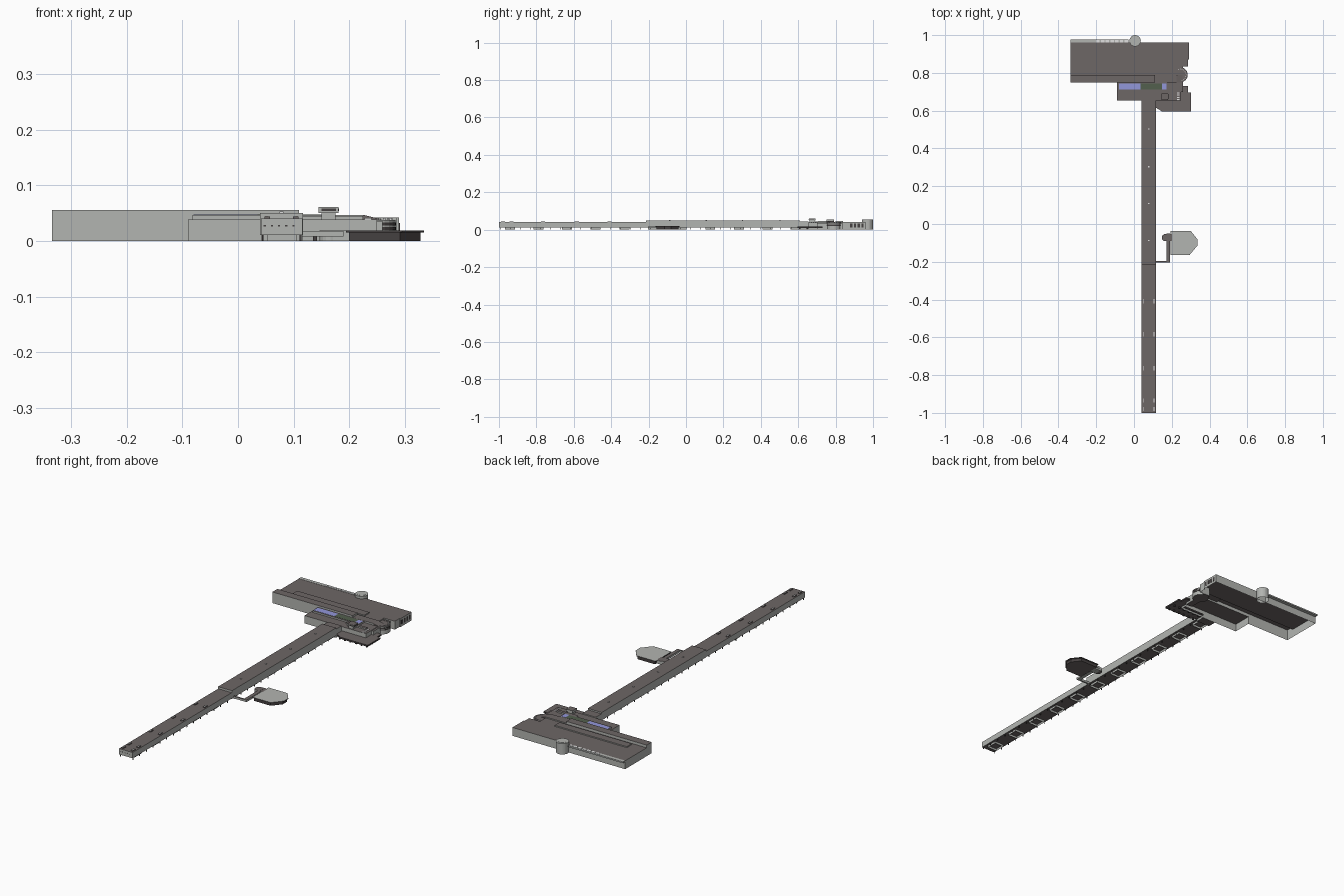
import bpy, bmesh, math

if "Cube" in bpy.data.objects:
    bpy.data.objects.remove(bpy.data.objects["Cube"])


def material(name, r, g, b):
    m = bpy.data.materials.new(name)
    m.diffuse_color = (r, g, b, 1)
    m.use_nodes = True
    m.node_tree.nodes["Principled BSDF"].inputs["Base Color"].default_value = m.diffuse_color
    return m


WALL = material("pale grey wall", 0.45, 0.46, 0.44)
ROOF = material("brown grey roof", 0.155, 0.135, 0.133)
DARK = material("dark trim", 0.06, 0.052, 0.052)
BLUE = material("blue glass", 0.29, 0.31, 0.70)
GREEN = material("green glass", 0.085, 0.115, 0.075)
WHITE = material("white fittings", 0.75, 0.75, 0.75)


def finish(name, bm, mats):
    mesh = bpy.data.meshes.new(name)
    bm.to_mesh(mesh)
    bm.free()
    for m in mats:
        mesh.materials.append(m)
    ob = bpy.data.objects.new(name, mesh)
    bpy.context.collection.objects.link(ob)
    return ob


def add_prism(bm, pts, z0, z1, bottom, lift={}):
    """Upright prism from an anticlockwise outline: sides 0, top 1, bottom 2.
    lift gives a higher foot for chosen sides, or None to leave a side open."""
    hi = [bm.verts.new((x, y, z1)) for x, y in pts]
    n = len(pts)
    lo = [bm.verts.new((x, y, z0)) for x, y in pts]
    for i in range(n):
        j = (i + 1) % n
        foot = lift.get(i, z0)
        if foot is None:
            continue
        a, b = lo[i], lo[j]
        if i in lift:
            a, b = (bm.verts.new((*pts[k], foot)) for k in (i, j))
        bm.faces.new((a, b, hi[j], hi[i]))
    bm.faces.new(hi).material_index = 1
    if bottom:
        bm.faces.new(lo[::-1]).material_index = 2
    for v in [v for v in lo if not v.link_faces]:
        bm.verts.remove(v)


def prism(name, pts, z0, z1, side=WALL, top=ROOF, under=ROOF, bottom=True, lift={}):
    bm = bmesh.new()
    add_prism(bm, pts, z0, z1, bottom, lift)
    return finish(name, bm, [side, top, under])


def rect(x0, x1, y0, y1):
    return [(x0, y0), (x1, y0), (x1, y1), (x0, y1)]


def ring(cx, cy, r, n=24):
    return [(cx + r * math.cos(2 * math.pi * i / n), cy + r * math.sin(2 * math.pi * i / n))
            for i in range(n)]


def boxes(name, rects, z0, z1, mat, top=None, bottom=True):
    bm = bmesh.new()
    for r in rects:
        add_prism(bm, rect(*r), z0, z1, bottom)
    return finish(name, bm, [mat, top or mat, mat])


# main hall: open shell with lower back roof (sides 0 is the seam to the front band)
prism("main_hall", [(-0.335, 0.79), (0.225, 0.79), (0.225, 0.835), (0.285, 0.835), (0.285, 0.87),
                    (0.29, 0.87), (0.29, 0.96), (-0.335, 0.96)], 0, 0.042,
      bottom=False, lift={0: None})
prism("hall_roof_ridge", rect(-0.26, 0.14, 0.80, 0.84), 0.042, 0.047)
# taller front band in three open bays
prism("front_band_west", rect(-0.335, -0.09, 0.75, 0.79), 0, 0.0555, bottom=False,
      lift={1: None, 2: 0.042})
prism("front_band_middle", rect(-0.09, 0.11, 0.75, 0.79), 0, 0.0555, bottom=False,
      lift={0: 0.039, 1: 0.047, 2: 0.042, 3: None})
prism("front_band_east", rect(0.11, 0.225, 0.75, 0.79), 0, 0.047, bottom=False,
      lift={0: 0.039, 2: 0.042, 3: None})
boxes("east_wing_windows", [(0.29, 0.2915, 0.878 + 0.02 * i, 0.89 + 0.02 * i) for i in range(4)],
      0.012, 0.032, DARK)

# sloped roof edge beside the front band
bm = bmesh.new()
prof = [(0.225, 0.047), (0.225, 0.039), (0.258, 0.039)]
a = [bm.verts.new((x, 0.75, z)) for x, z in prof]
b = [bm.verts.new((x, 0.79, z)) for x, z in prof]
for i in range(3):
    j = (i + 1) % 3
    bm.faces.new((a[i], a[j], b[j], b[i]))
bm.faces.new(a)
bm.faces.new(b)
bmesh.ops.recalc_face_normals(bm, faces=bm.faces[:])
finish("roof_slope", bm, [ROOF])

# back ledge with pale ticks, and round stair drum
boxes("back_ledge", [(-0.335, -0.03, 0.96, 0.977)], 0.036, 0.043, WALL)
boxes("ledge_ticks", [(-0.20 + 0.025 * i, -0.182 + 0.025 * i, 0.962, 0.975) for i in range(7)],
      0.043, 0.0445, WHITE)
prism("stair_drum", ring(0.006, 0.97, 0.03), 0, 0.054, top=WALL, bottom=False)
prism("stair_drum_cap", ring(0.006, 0.97, 0.021), 0.054, 0.055, top=WALL)

# front lobby, open to the hall, with flat coloured skylights
prism("front_lobby", rect(-0.09, 0.25, 0.655, 0.75), 0, 0.039, bottom=False, lift={2: None})
prism("skylight_curb", rect(-0.082, 0.175, 0.705, 0.75), 0.039, 0.0465)
for nm, x0, x1, mat in (("west", -0.08, 0.035, BLUE), ("middle", 0.035, 0.148, GREEN),
                        ("east", 0.148, 0.172, BLUE)):
    boxes("skylight_" + nm, [(x0, x1, 0.712, 0.744)], 0.0465, 0.0472, mat)
prism("lobby_upper_roof", rect(0.115, 0.225, 0.69, 0.705), 0.039, 0.045)

# small roof tower
prism("tower_base", rect(0.15, 0.175, 0.66, 0.69), 0.039, 0.05)
prism("tower_cab", rect(0.145, 0.181, 0.657, 0.692), 0.05, 0.061)
boxes("tower_windows", [(0.15, 0.176, 0.656, 0.657), (0.181, 0.182, 0.661, 0.688)],
      0.054, 0.058, DARK)

# east rotunda with window bands and roof posts
prism("rotunda", ring(0.245, 0.79, 0.038), 0, 0.038)
for k in range(2):
    prism("rotunda_band_%d" % (k + 1), ring(0.245, 0.79, 0.0395), 0.02 + 0.008 * k,
          0.025 + 0.008 * k, side=DARK, top=DARK)
boxes("rotunda_posts", [(x - 0.002, x + 0.002, y - 0.002, y + 0.002)
                        for x, y in ring(0.245, 0.79, 0.031, 20) if x > 0.235], 0.038, 0.041, WHITE)
prism("rotunda_link", rect(0.225, 0.26, 0.70, 0.835), 0, 0.036)
boxes("link_vents", [(0.228, 0.24, 0.655 + 0.012 * i, 0.661 + 0.012 * i) for i in range(4)],
      0.039, 0.041, WHITE)

# entrance canopy beside the pier
prism("entrance_canopy", [(0.117, 0.615), (0.15, 0.595), (0.302, 0.595), (0.302, 0.695),
                          (0.285, 0.695), (0.285, 0.73), (0.25, 0.73), (0.25, 0.66), (0.117, 0.66)],
      0.01, 0.018, side=DARK)
boxes("canopy_columns", [(0.135 + 0.03 * i, 0.142 + 0.03 * i, y, y + 0.006)
                         for i in range(6) for y in (0.605, 0.645)], 0, 0.01, DARK)

# long pier in two heights, with a link to the lobby
prism("pier_outer", rect(0.041, 0.116, -1.0, -0.215), 0.011, 0.04)
prism("pier_inner", rect(0.04, 0.117, -0.215, 0.61), 0.011, 0.05)
prism("pier_link", rect(0.041, 0.116, 0.61, 0.655), 0.0, 0.043)
boxes("pier_ground_rooms", [(0.053, 0.105, -0.968 + 0.153 * i, -0.915 + 0.153 * i)
                            for i in range(11)], 0, 0.011, WALL, top=ROOF, bottom=False)
boxes("pier_columns", [(x, x + 0.003, -0.995 + 0.0535 * i, -0.992 + 0.0535 * i)
                       for i in range(30) for x in (0.043, 0.111)], 0, 0.011, DARK)
boxes("pier_end_windows", [(0.046 + 0.013 * i, 0.05 + 0.013 * i, -1.001, -1.0)
                           for i in range(5)], 0.026, 0.029, DARK)

# rooftop fittings along the pier
UNIT_Y = (-0.99, -0.945, -0.775, -0.595, -0.42)
boxes("pier_roof_units", [(x, x + 0.01, y, y + 0.022) for x in (0.048, 0.099) for y in UNIT_Y],
      0.04, 0.044, ROOF)
boxes("pier_unit_caps", [(x, x + 0.005, y, y + 0.022) for x in (0.049, 0.103) for y in UNIT_Y],
      0.044, 0.045, WHITE)
boxes("pier_roof_vents", [(0.075, 0.082, y, y + 0.006) for y in (-0.09, 0.105, 0.3, 0.5)],
      0.05, 0.053, WHITE)

# side lounge: bridge, corner drum and angled pavilion
boxes("lounge_bridge", [(0.115, 0.19, -0.204, -0.195), (0.172, 0.19, -0.195, -0.05)],
      0.008, 0.018, WALL, top=ROOF)
prism("lounge_corner_drum", ring(0.166, -0.072, 0.019, 16), 0, 0.019)
boxes("lounge_neck", [(0.166, 0.2, -0.09, -0.053)], 0, 0.0185, WALL, top=ROOF)
outline = [(0.194, -0.163), (0.295, -0.163), (0.335, -0.115), (0.335, -0.08),
           (0.3, -0.036), (0.194, -0.036)]
prism("lounge_walls", [(0.26 + (x - 0.26) * 0.91, -0.1 + (y + 0.1) * 0.93) for x, y in outline],
      0, 0.015, side=DARK, top=DARK)
prism("lounge_roof", outline, 0.015, 0.0185, side=DARK, top=WALL)
